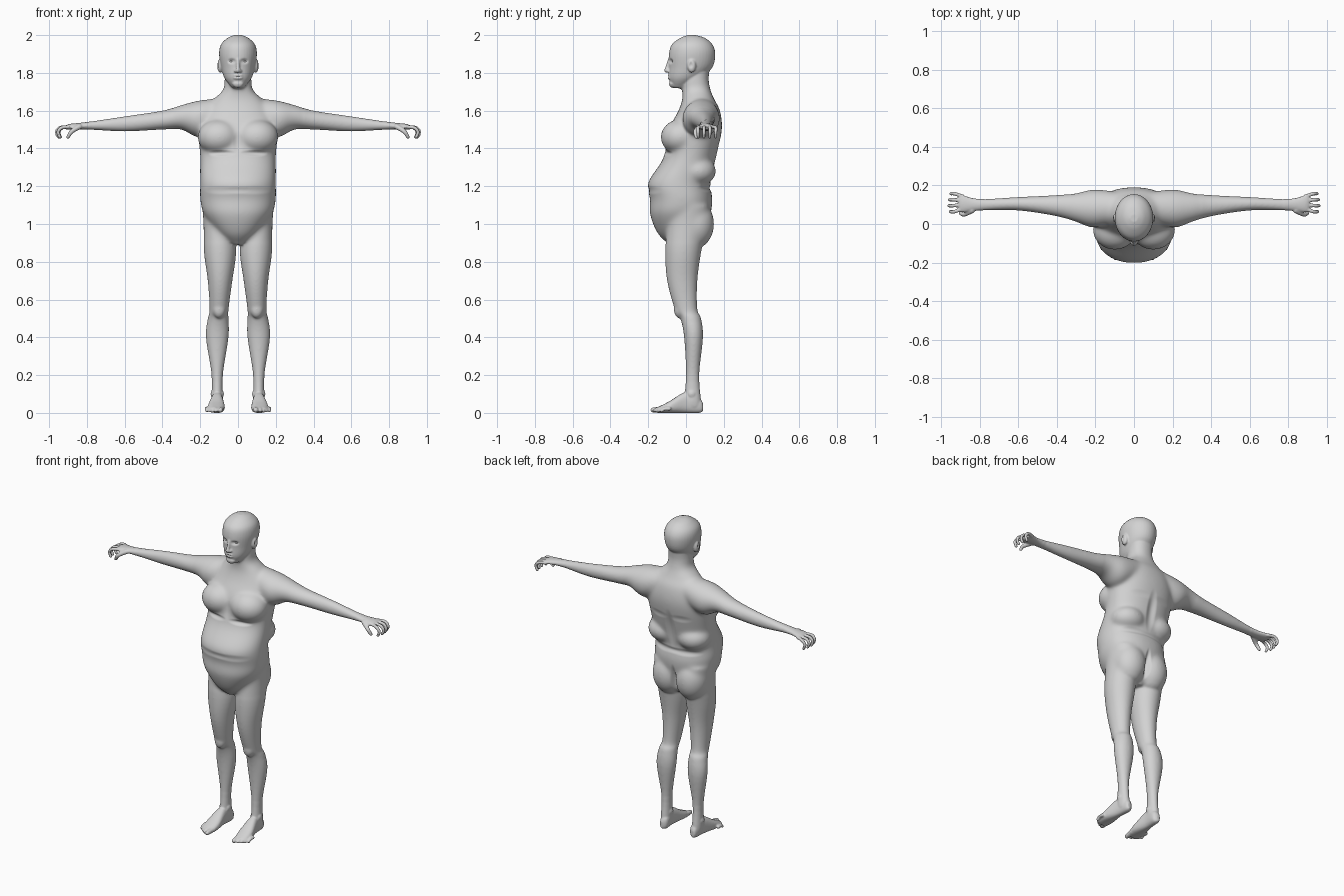
import bpy, bmesh, math
from mathutils import Vector, Matrix

old = bpy.data.objects.get("Cube")
if old:
    bpy.data.objects.remove(old, do_unlink=True)

skin = bpy.data.materials.new("grey skin")
skin.use_nodes = True
tone = (0.65, 0.65, 0.65, 1)
skin.diffuse_color = tone
skin.node_tree.nodes["Principled BSDF"].inputs["Base Color"].default_value = tone

SIDES = (1, -1)
bm = bmesh.new()


def spline(rows, steps=5):
    """Smoothly resample a list of rows."""
    last = len(rows) - 1
    out = []
    for i in range(last):
        before, start, end, after = (rows[max(0, min(last, i + k))] for k in (-1, 0, 1, 2))
        for step in range(steps):
            t = step / steps
            row = []
            for a, b, c, d in zip(before, start, end, after):
                slope_in, slope_out = (c - a) / 2, (d - b) / 2
                bend = (b - c) * (1 - 2 * t) + slope_in * (1 - t) - slope_out * t
                row.append(b + (c - b) * t + t * (1 - t) * bend)
            out.append(row)
    return out + [rows[last]]


def loft(rows, axis, side=1, power=2.0, count=40):
    """Skin rounded sections: position, then low and high limits across it."""
    rings = []
    for along, u_low, u_high, v_low, v_high in spline(rows):
        ring = []
        for k in range(count):
            angle = math.tau * k / count
            c, s = math.cos(angle), math.sin(angle)
            u_reach = math.copysign(abs(c) ** (2 / power), c)
            v_reach = math.copysign(abs(s) ** (2 / power), s)
            u = (u_low + u_high + (u_high - u_low) * u_reach) / 2
            v = (v_low + v_high + (v_high - v_low) * v_reach) / 2
            x, y, z = {"x": (along, u, v), "y": (u, along, v), "z": (u, v, along)}[axis]
            ring.append(bm.verts.new((x * side, y, z)))
        rings.append(ring)
    for ring, following in zip(rings, rings[1:]):
        for k in range(count):
            bm.faces.new((ring[k], ring[k - 1], following[k - 1], following[k]))
    bm.faces.new(rings[0])
    bm.faces.new(rings[-1])


def ball(center, radii, side=1):
    x, y, z = center
    place = Matrix.Translation((x * side, y, z)) @ Matrix.Diagonal((*radii, 1))
    bmesh.ops.create_icosphere(bm, subdivisions=3, radius=1, matrix=place)


def digit(path, thick, thin, side=1):
    """Tapered round chain along a bent path."""
    points = spline(path)
    for i, (x, y, z) in enumerate(points):
        bmesh.ops.create_icosphere(bm, subdivisions=2,
                                   radius=thick + (thin - thick) * i / (len(points) - 1),
                                   matrix=Matrix.Translation((x * side, y, z)))


def symmetric(rows):
    """Turn height, half width, front, back into section limits."""
    return [(height, -half, half, front, back) for height, half, front, back in rows]


# Trunk and neck
trunk = [(.89, .04, -.09, .06), (.95, .11, -.15, .1), (1.05, .18, -.19, .13),
         (1.13, .2, -.19, .14), (1.22, .2, -.2, .13), (1.35, .2, -.12, .16),
         (1.5, .21, -.09, .19), (1.6, .18, -.04, .18), (1.66, .13, -.02, .15),
         (1.71, .08, -.02, .13), (1.77, .07, -.02, .12), (1.86, .07, 0, .13)]
loft(symmetric(trunk), "z", power=2.2)

# Head
head = [(1.72, .03, -.07, 0), (1.77, .07, -.09, .08), (1.83, .09, -.09, .14),
        (1.9, .1, -.09, .155), (1.95, .09, -.075, .14), (1.985, .055, -.03, .1),
        (2, .02, .01, .05)]
loft(symmetric(head), "z")

# Nose, lips and chin
digit([(0, -.09, 1.87), (0, -.103, 1.813)], .007, .013)
for lip in (1.773, 1.786):
    ball((0, -.086, lip), (.026, .012, .007))
ball((0, -.075, 1.74), (.03, .015, .02))

# Limbs, as sections from trunk to tip
leg = [(1.1, .03, .19, -.1, .12), (1, .02, .183, -.1, .11), (.85, .01, .18, -.11, .08),
       (.7, .03, .16, -.1, .06), (.55, .05, .15, -.06, .06), (.5, .05, .16, -.03, .08),
       (.4, .05, .17, -.01, .09), (.2, .08, .14, 0, .07), (.06, .08, .14, -.01, .08),
       (.02, .09, .13, 0, .08)]
foot = [(.09, .1, .12, .01, .05), (.07, .08, .13, 0, .08), (0, .08, .14, 0, .11),
        (-.09, .07, .16, 0, .06), (-.15, .08, .15, 0, .03)]
arm = [(.05, .02, .16, 1.53, 1.67), (.2, -.02, .18, 1.46, 1.655), (.3, .01, .16, 1.5, 1.63),
       (.4, .04, .15, 1.5, 1.6), (.6, .07, .14, 1.49, 1.57), (.8, .07, .13, 1.5, 1.54),
       (.89, .06, .15, 1.5, 1.53), (.91, .07, .15, 1.5, 1.52)]

for side in SIDES:
    loft(leg, "z", side)
    loft(foot, "y", side, power=2.4)
    loft(arm, "x", side)
    # Chest, buttock, flank roll and kneecap
    ball((.1, -.03, 1.46), (.115, .105, .095), side)
    ball((.08, .05, 1), (.1, .1, .13), side)
    ball((.1, .06, 1.28), (.105, .1, .08), side)
    ball((.1, -.035, .55), (.035, .03, .05), side)
    # Ear and nostril
    ball((.095, .03, 1.838), (.015, .023, .037), side)
    ball((.012, -.095, 1.81), (.01, .01, .008), side)
    # Ankle bones
    for x in (.085, .135):
        ball((x, .03, .1), (.01, .02, .02), side)
    # Big toe, then the small toes fanning outward
    digit([(.09, -.12, .02), (.094, -.175, .015)], .018, .014, side)
    for i in range(4):
        x, y = .118 + .016 * i, -.168 + .013 * i
        digit([(x, y + .04, .022), (x, y + .015, .021), (x, y, .011)], .011, .009, side)
    # Spread, curled fingers, with the thumb in front
    for i in range(4):
        root, spread = .078 + .022 * i, .064 + .031 * i
        tip = .963 - .008 * abs(i - 1.3)
        digit([(.89, root, 1.513), (tip - .02, spread, 1.51), (tip, spread, 1.487),
               (tip - .01, spread, 1.46)], .011, .009, side)
    digit([(.84, .07, 1.515), (.88, .05, 1.49), (.9, .055, 1.46)], .015, .01, side)

bmesh.ops.recalc_face_normals(bm, faces=bm.faces)
mesh = bpy.data.meshes.new("body")
bm.to_mesh(mesh)
bm.free()
body = bpy.data.objects.new("body", mesh)
bpy.context.collection.objects.link(body)


def bake(obj):
    """Apply every modifier on the object."""
    graph = bpy.context.evaluated_depsgraph_get()
    graph.update()
    obj.data = bpy.data.meshes.new_from_object(obj.evaluated_get(graph))
    obj.modifiers.clear()


# Fuse the parts into one skin, then soften the trunk most and the details least
fuse = body.modifiers.new("fuse", "REMESH")
fuse.mode = "VOXEL"
fuse.voxel_size = 0.005
bake(body)
zones = {"trunk": (.35, .9, 1.72, 70), "limbs": (.78, .2, 1.74, 20), "all": (2, -1, 3, 3)}
for name, (reach, bottom, top, passes) in zones.items():
    group = body.vertex_groups.new(name=name)
    group.add([v.index for v in body.data.vertices
               if abs(v.co.x) < reach and bottom < v.co.z < top], 1, "REPLACE")
    relax = body.modifiers.new(name, "SMOOTH")
    relax.factor = 0.5
    relax.iterations = passes
    relax.vertex_group = name
bake(body)


def push(center, reach, offset):
    """Press or pull the skin around a point, on both sides."""
    for side in SIDES if center[0] else (1,):
        flip = Vector((side, 1, 1))
        middle = Vector(center) * flip
        move = Vector(offset) * flip
        for vertex in body.data.vertices:
            gap = vertex.co - middle
            distance = sum((gap[i] / reach[i]) ** 2 for i in range(3))
            if distance < 1:
                vertex.co += move * (1 - distance) ** 2


# Eye sockets, mouth line and ear hollows
push((.035, -.09, 1.862), (.03, .05, .018), (0, .011, 0))
push((0, -.1, 1.78), (.026, .03, .006), (0, .005, 0))
push((.11, .026, 1.842), (.03, .012, .022), (-.008, 0, 0))
# Spine furrow and seat cleft
push((0, .18, 1.32), (.04, .08, .16), (0, -.014, 0))
push((0, .16, .98), (.025, .1, .13), (0, -.03, 0))
# Waist folds, behind and in front
push((.1, .14, 1.19), (.17, .1, .025), (0, -.008, 0))
push((.08, -.19, 1.18), (.17, .1, .025), (0, .004, 0))
# Chest folds, breastbone and shoulder blades
push((.1, -.12, 1.375), (.1, .07, .02), (0, .012, 0))
push((0, -.11, 1.43), (.03, .06, .07), (0, .005, 0))
push((.1, .2, 1.42), (.11, .07, .03), (0, -.006, 0))

# Eyeballs
parts = [body]
for side, name in ((1, "left_eye"), (-1, "right_eye")):
    bpy.ops.mesh.primitive_uv_sphere_add(segments=24, ring_count=12, radius=.013,
                                         location=(.034 * side, -.062, 1.861))
    eye = bpy.context.object
    eye.name = name
    eye.scale.z = 0.6
    parts.append(eye)

for part in parts:
    part.data.materials.clear()
    part.data.materials.append(skin)
    part.data.polygons.foreach_set("use_smooth", [True] * len(part.data.polygons))
    part.data.update()
